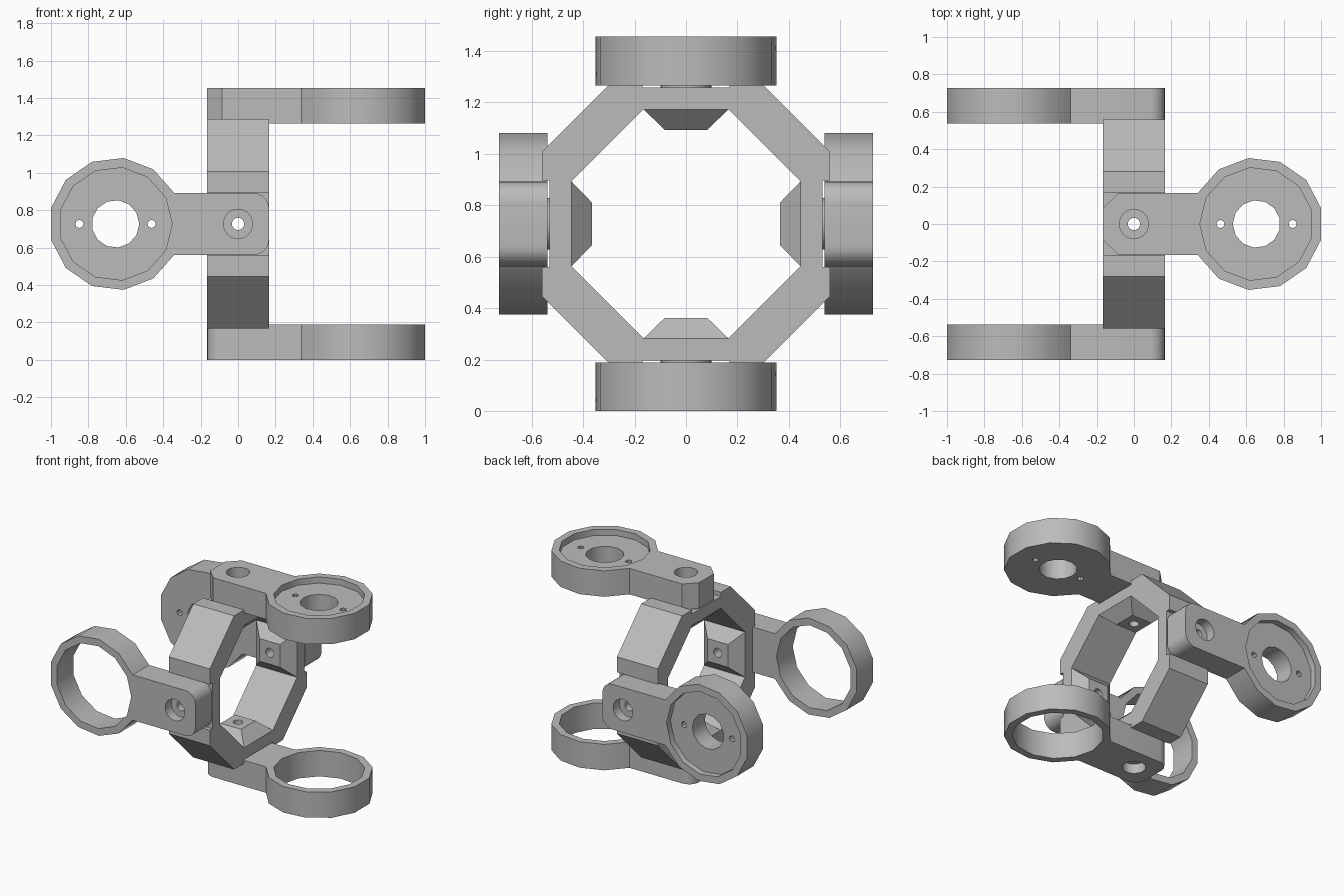
import bpy, bmesh, math
from mathutils import Matrix, Vector

if "Cube" in bpy.data.objects:
    bpy.data.objects.remove(bpy.data.objects["Cube"])

CZ = 0.727            # height of the frame axis
HALF = 0.165          # half width of arms and frame depth
DISC_U, DISC_R, SIDES = 0.655, 0.355, 13

grey = bpy.data.materials.new("plain grey")
grey.diffuse_color = (0.5, 0.5, 0.5, 1)
grey.use_nodes = True
grey.node_tree.nodes["Principled BSDF"].inputs["Base Color"].default_value = grey.diffuse_color


def prism(name, pts, w0, w1, scale_end=1.0):
    """Extrude a u,v outline from w0 to w1, optionally tapering it."""
    bm = bmesh.new()
    a = [bm.verts.new((u, v, w0)) for u, v in pts]
    b = [bm.verts.new((u * scale_end, v * scale_end, w1)) for u, v in pts]
    bm.faces.new(a[::-1])
    bm.faces.new(b)
    for i in range(len(pts)):
        j = (i + 1) % len(pts)
        bm.faces.new((a[i], a[j], b[j], b[i]))
    bmesh.ops.recalc_face_normals(bm, faces=bm.faces)
    me = bpy.data.meshes.new(name)
    bm.to_mesh(me)
    bm.free()
    ob = bpy.data.objects.new(name, me)
    bpy.context.collection.objects.link(ob)
    return ob


def ngon(u, v, r, n):
    return [(u + r * math.cos(math.pi + k * math.tau / n),
             v + r * math.sin(math.pi + k * math.tau / n)) for k in range(n)]


def activate(ob):
    bpy.ops.object.select_all(action='DESELECT')
    ob.select_set(True)
    bpy.context.view_layer.objects.active = ob


def cut(ob, cutter):
    activate(ob)
    mod = ob.modifiers.new("cut", 'BOOLEAN')
    mod.operation, mod.solver, mod.object = 'DIFFERENCE', 'EXACT', cutter
    bpy.ops.object.modifier_apply(modifier=mod.name)
    bpy.data.objects.remove(cutter)


def drill(ob, u, v, r, n, w0, w1):
    cut(ob, prism("cutter", ngon(u, v, r, n), w0, w1))


def finish(ob, matrix):
    ob.data.transform(matrix)
    ob.data.materials.clear()
    ob.data.materials.append(grey)
    activate(ob)
    bpy.ops.object.shade_smooth_by_angle(angle=math.radians(30))


def frame_matrix(u, w):
    """Right-handed frame: u along the arm, w outward from the frame axis."""
    u, w = Vector(u), Vector(w)
    m = Matrix((u, w.cross(u), w)).transposed().to_4x4()
    return Matrix.Translation((0, 0, CZ)) @ m


def rot4(pts):
    out = []
    for k in range(4):
        c, s = round(math.cos(k * math.pi / 2)), round(math.sin(k * math.pi / 2))
        out += [(c * x - s * y, s * x + c * y) for x, y in pts]
    return out


# Octagonal frame with a shallow seat for each arm
S = HALF + 0.003
outer = rot4([(.56, -.28), (.56, -S), (.53, -S), (.53, S), (.56, S), (.56, .28)])
inner = rot4([(.445, -HALF), (.445, HALF)])
frame = prism("octagon_frame", outer, -HALF, HALF)
cut(frame, prism("cutter", inner, -1, 1))
for axis in ('X', 'Y'):
    c = prism("cutter", ngon(0, 0, .033, 16), -1, 1)
    c.data.transform(Matrix.Rotation(math.pi / 2, 4, axis))
    cut(frame, c)
finish(frame, Matrix.Translation((0, 0, CZ)) @ Matrix(
    ((0, 0, 1, 0), (1, 0, 0, 0), (0, 1, 0, 0), (0, 0, 0, 1))))


def arm_outline(r, steps):
    """Arm with two eased end corners, running into a 13-sided disc."""
    pts = []
    for i in range(steps + 1):
        a = math.pi + i / steps * math.pi / 2
        pts.append((-HALF + r + r * math.cos(a), -HALF + r + r * math.sin(a)))
    disc = ngon(DISC_U, 0, DISC_R, SIDES)[1:]
    return pts + disc + [(u, -v) for u, v in reversed(pts)]


# side: arm direction, outward direction, solid disc, corner steps
arms = {
    "top": ((1, 0, 0), (0, 0, 1), True, 1),
    "bottom": ((1, 0, 0), (0, 0, -1), False, 6),
    "front": ((-1, 0, 0), (0, -1, 0), False, 6),
    "back": ((-1, 0, 0), (0, 1, 0), True, 6),
}
W0, W1 = 0.538, 0.727
square = [(-HALF, -HALF), (HALF, -HALF), (HALF, HALF), (-HALF, HALF)]
for side, (u, w, solid, steps) in arms.items():
    m = frame_matrix(u, w)

    # Arm with screw hole, counterbore and holder disc
    arm = prism(side + "_arm", arm_outline(.08, steps), W0, W1)
    drill(arm, 0, 0, .033, 16, 0, 1)
    drill(arm, 0, 0, .078, 24, W1 - .07, 1)
    if solid:
        drill(arm, DISC_U, 0, .303, SIDES, W1 - .045, 1)
        drill(arm, DISC_U, 0, .127, SIDES, 0, 1)
        for d in (-.193, .193):
            drill(arm, DISC_U + d, 0, .022, 8, 0, 1)
    else:
        drill(arm, DISC_U, 0, .303, SIDES, 0, 1)
    finish(arm, m)

    # Washer-like boss between arm and frame
    boss = prism(side + "_boss", ngon(0, 0, .1, 24), .53, W0)
    drill(boss, 0, 0, .033, 16, 0, 1)
    finish(boss, m)

    # Tapered nut block inside the frame
    block = prism(side + "_nut_block", square, .445, .365, .5)
    drill(block, 0, 0, .033, 16, 0, 1)
    finish(block, m)
